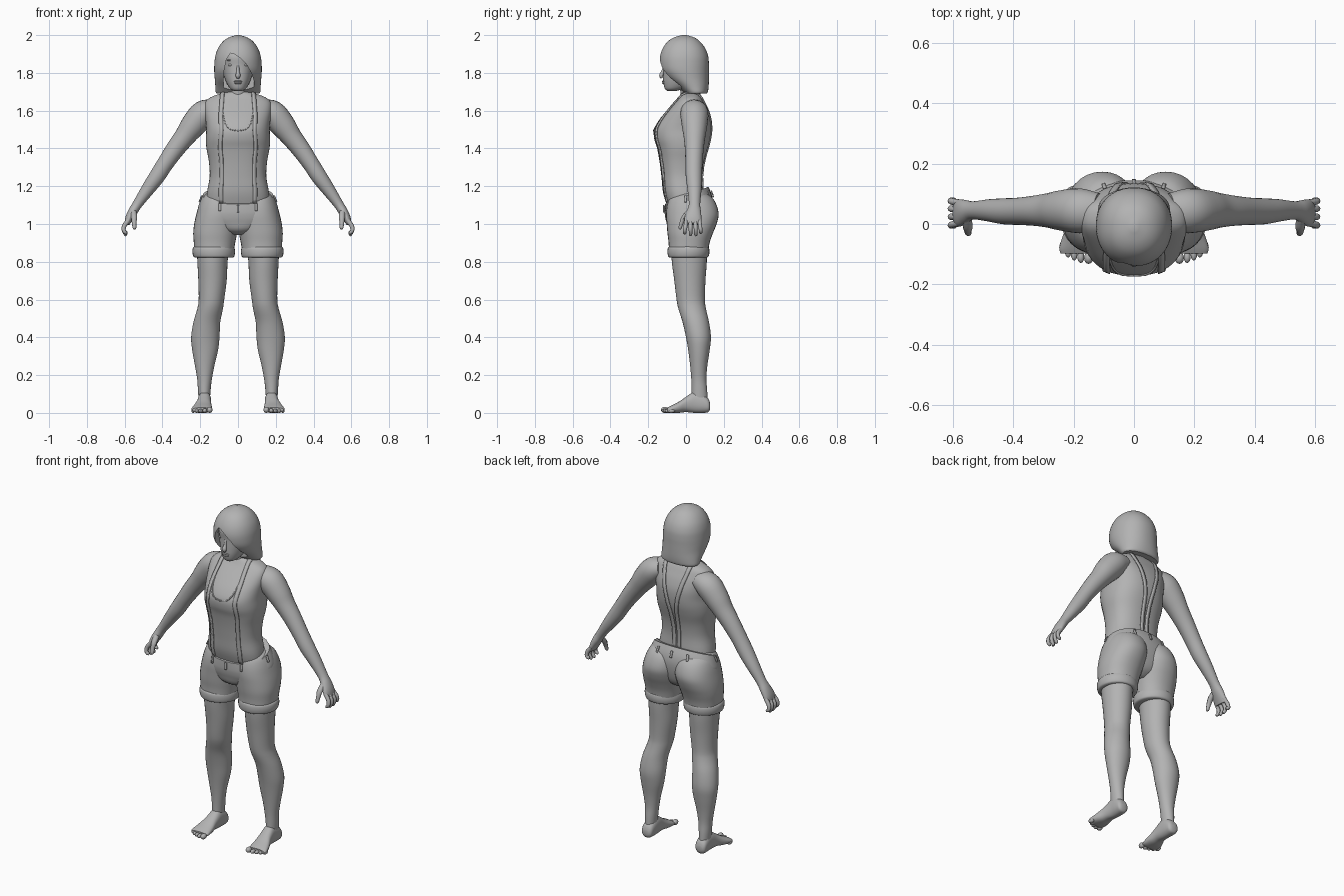
import bpy, bmesh, math
from mathutils import Vector
from mathutils.bvhtree import BVHTree

grey = bpy.data.materials.new("plain grey")
grey.diffuse_color = (0.45, 0.45, 0.45, 1)


def finish(ob, mirror=False, angle=40):
    ob.data.materials.append(grey)
    bpy.ops.object.select_all(action='DESELECT')
    ob.select_set(True)
    bpy.context.view_layer.objects.active = ob
    bpy.ops.object.shade_smooth_by_angle(angle=math.radians(angle))
    if mirror:
        ob.modifiers.new("mirror", 'MIRROR').use_mirror_merge = False
    return ob


def smooth(rows, n):
    """Catmull-Rom interpolation of rows of numbers."""
    out = []
    for i in range(len(rows) - 1):
        p1, p2 = rows[i], rows[i + 1]
        p0, p3 = rows[max(i - 1, 0)], rows[min(i + 2, len(rows) - 1)]
        for k in range(n):
            t = k / n
            out.append([0.5 * (2*b + (c - a)*t + (2*a - 5*b + 4*c - d)*t*t + (3*b - a - 3*c + d)*t**3)
                        for a, b, c, d in zip(p0, p1, p2, p3)])
    return out + [list(rows[-1])]


def skin(name, rings, cap=True, loop=True):
    bm = bmesh.new()
    vs = [[bm.verts.new(p) for p in r] for r in rings]
    m = len(vs[0])
    for r, s in zip(vs, vs[1:]):
        for j in range(m if loop else m - 1):
            k = (j + 1) % m
            bm.faces.new((r[j], r[k], s[k], s[j]))
    if cap:
        bm.faces.new(vs[0])
        bm.faces.new(vs[-1])
    bmesh.ops.recalc_face_normals(bm, faces=bm.faces)
    me = bpy.data.meshes.new(name)
    bm.to_mesh(me)
    bm.free()
    ob = bpy.data.objects.new(name, me)
    bpy.context.collection.objects.link(ob)
    return ob


def oval(p, m):
    for j in range(m):
        a = 2 * math.pi * j / m
        c, s = math.cos(a), math.sin(a)
        yield math.copysign(abs(c)**(2/p), c), math.copysign(abs(s)**(2/p), s)


def loft(name, rows, axis='z', p=2.0, m=32, n=4, tilt=None, mirror=False):
    """Rows are (level, a0, a1, b0, b1): oval bounds at each level."""
    rings = []
    for t, a0, a1, b0, b1 in smooth(rows, n):
        ring = []
        for c, s in oval(p, m):
            a, b = (a0 + a1)/2 + (a1 - a0)/2*c, (b0 + b1)/2 + (b1 - b0)/2*s
            ring.append(Vector((a, b, t + (tilt(t)*b if tilt else 0)) if axis == 'z' else (a, t, b)))
        rings.append(ring)
    return finish(skin(name, rings), mirror)


def centred(rows):
    return [(z, -r, r, y0, y1) for z, r, y0, y1 in rows]


def tube(name, rows, m=16, n=4, mirror=True):
    """Rows are (x, y, z, ru, rv): limb path with thickness across and along y."""
    pts = smooth(rows, n)
    rings = []
    for i, (x, y, z, ru, rv) in enumerate(pts):
        t = (Vector(pts[min(i + 1, len(pts) - 1)][:3]) - Vector(pts[max(i - 1, 0)][:3])).normalized()
        v = Vector((0, 1, 0)) if abs(t.y) < 0.8 else Vector((0, 0, 1))
        u = t.cross(v).normalized()
        v = u.cross(t)
        rings.append([Vector((x, y, z)) + u*ru*c + v*rv*s for c, s in oval(2, m)])
    return finish(skin(name, rings), mirror)


def ball(name, loc, size, mirror=False):
    bpy.ops.mesh.primitive_uv_sphere_add(segments=16, ring_count=10)
    ob = bpy.context.object
    ob.name = name
    for v in ob.data.vertices:
        v.co = Vector([v.co[i]*size[i] + loc[i] for i in range(3)])
    return finish(ob, mirror)


def band(name, body, path, half, lift=0.003, mirror=True, n=5):
    """Thin ribbon laid on the surface of another part."""
    tree = BVHTree.FromPolygons([v.co for v in body.data.vertices],
                                [list(f.vertices) for f in body.data.polygons])
    hits = [tree.find_nearest(Vector(p))[:2] for p in smooth(path, n)]
    rings = []
    for i, (co, nor) in enumerate(hits):
        t = hits[min(i + 1, len(hits) - 1)][0] - hits[max(i - 1, 0)][0]
        side = t.cross(nor).normalized() * half
        rings.append([co + nor*lift - side, co + nor*lift + side])
    ob = finish(skin(name, rings, cap=False, loop=False), mirror)
    sol = ob.modifiers.new("thickness", 'SOLIDIFY')
    sol.thickness, sol.offset = 0.006, 0


# Torso in a fitted top
torso = loft("fitted_top", centred([
    (1.07, .165, -.09, .08), (1.16, .165, -.12, .088), (1.25, .15, -.13, .085), (1.33, .154, -.14, .095),
    (1.40, .167, -.153, .115), (1.45, .17, -.168, .128), (1.50, .168, -.169, .134), (1.55, .172, -.143, .132),
    (1.60, .178, -.102, .118), (1.64, .175, -.066, .1), (1.665, .155, -.044, .088), (1.685, .11, -.03, .076),
    (1.70, .055, -.02, .065)]), p=2.4, m=48)
loft("neck", centred([(1.60, .06, -.03, .085), (1.66, .053, -.03, .08), (1.70, .049, -.03, .075),
                      (1.78, .05, -.04, .075)]))
bpy.ops.mesh.primitive_torus_add(location=(0, .02, 1.69), rotation=(.45, 0, 0), major_radius=.057,
                                 minor_radius=.005, major_segments=32, minor_segments=8)
bpy.context.object.name = "collar"
finish(bpy.context.object)
band("neckline_trim", torso, [(0, -.18, 1.495), (.04, -.18, 1.505), (.07, -.17, 1.54), (.085, -.12, 1.6)],
     .003, .001)

# Suspenders, meeting at the middle of the back
band("suspender", torso, [(.097, -.13, 1.10), (.1, -.15, 1.25), (.1, -.16, 1.4), (.098, -.18, 1.5),
                          (.095, -.12, 1.6), (.088, -.06, 1.67), (.085, .02, 1.72), (.075, .1, 1.65),
                          (.05, .15, 1.54), (.022, .15, 1.4), (.016, .12, 1.17)], .011)

# Shorts: hips, legs, rolled cuffs, belt loops
hips = loft("shorts_hips", centred([
    (.942, .04, -.05, .07), (.97, .12, -.09, .11), (1.02, .2, -.105, .135), (1.07, .213, -.112, .145),
    (1.11, .203, -.113, .138), (1.15, .186, -.112, .118)]), p=2.2, m=48,
    tilt=lambda z: .4 * max(0, (z - 1.0) / .15))
loft("shorts_leg", [
    (.84, .025, .23, -.09, .115), (.90, .015, .234, -.092, .125), (.95, .005, .237, -.098, .142),
    (1.0, -.004, .232, -.102, .162), (1.05, -.01, .221, -.105, .173), (1.10, -.01, .207, -.10, .162),
    (1.14, 0, .188, -.085, .138), (1.165, .03, .16, -.05, .1)], p=2.2, mirror=True)
loft("shorts_cuff", [
    (.822, .03, .226, -.084, .108), (.828, .02, .236, -.094, .119), (.85, .016, .241, -.098, .124),
    (.872, .018, .239, -.096, .122), (.882, .026, .23, -.088, .115)], mirror=True)
for x, y, z in [(.1, -.12, 1.11), (.1, .13, 1.18), (.19, .0, 1.15)]:
    band("belt_loop", hips, [(x, y, z), (x, y, z - .04)], .006, .005)
band("front_button_flap", hips, [(0, -.13, 1.1), (0, -.13, 1.06)], .006, .005, mirror=False)
band("back_belt_loop", hips, [(0, .14, 1.18), (0, .14, 1.14)], .006, .005, mirror=False)

# Legs, feet and toes
loft("leg", [
    (.05, .15, .207, .03, .115), (.12, .145, .212, .03, .112), (.18, .138, .216, .028, .108),
    (.25, .125, .228, .022, .113), (.33, .106, .242, .012, .125), (.40, .098, .248, .0, .132),
    (.48, .094, .236, -.018, .122), (.55, .08, .216, -.04, .106), (.60, .073, .208, -.05, .1),
    (.70, .06, .21, -.062, .103), (.80, .055, .215, -.075, .11), (.90, .045, .22, -.08, .11)], mirror=True)
loft("foot", [
    (.128, .16, .197, .02, .05), (.118, .146, .21, .004, .075), (.09, .142, .213, 0, .1),
    (.045, .142, .213, 0, .112), (0, .142, .22, .004, .085), (-.04, .138, .236, 0, .058),
    (-.08, .137, .247, 0, .038), (-.098, .142, .242, .004, .028)], axis='y', p=2.3, mirror=True)
for x, y, r in [(.15, -.112, .016), (.176, -.109, .012), (.198, -.101, .011),
                (.218, -.091, .011), (.237, -.078, .011)]:
    ball("toe", (x, y, r), (r * .95, .02, r), mirror=True)

# Arms, hands, fingers and thumbs
tube("arm", [
    (.12, .04, 1.61, .05, .062), (.18, .044, 1.585, .071, .074), (.235, .045, 1.525, .067, .068),
    (.28, .045, 1.465, .056, .058), (.33, .044, 1.40, .05, .05), (.385, .042, 1.32, .044, .045),
    (.43, .042, 1.25, .042, .043), (.48, .045, 1.18, .035, .037), (.532, .045, 1.105, .026, .03),
    (.557, .042, 1.065, .025, .038), (.576, .037, 1.03, .021, .045), (.588, .035, 1.0, .014, .044)], m=24)
for y, end, tip in [(.071, .078, .95), (.048, .052, .938), (.024, .024, .938), (.002, -.006, .947)]:
    tube("finger", [(.58, y, 1.02, .012, .011), (.602, (y + end)/2, .99, .012, .011),
                    (.605, end, .966, .0105, .01), (.594, end, tip + .006, .009, .009),
                    (.589, end, tip, .004, .004)], m=10)
tube("thumb", [(.553, .02, 1.065, .016, .016), (.55, -.01, 1.035, .016, .014), (.55, -.024, 1.005, .012, .011),
               (.548, -.031, .98, .01, .009), (.547, -.033, .972, .004, .004)], m=10)

# Head and face
loft("head", centred([
    (1.705, .022, -.1, -.05), (1.717, .042, -.112, -.01), (1.75, .062, -.12, .05), (1.79, .075, -.121, .08),
    (1.84, .083, -.12, .09), (1.89, .085, -.122, .09), (1.94, .07, -.09, .06)]), p=2.2)
tube("nose", [(0, -.113, 1.84, .007, .008), (0, -.121, 1.81, .008, .009), (0, -.131, 1.787, .013, .011),
              (0, -.126, 1.774, .009, .008)], mirror=False)
ball("eye", (.039, -.104, 1.842), (.015, .009, .007), mirror=True)
ball("eyebrow", (.041, -.106, 1.867), (.02, .009, .004), mirror=True)
ball("upper_lip", (0, -.118, 1.755), (.023, .009, .005))
ball("lower_lip", (0, -.117, 1.746), (.019, .01, .006))

# Bobbed hair with a swept fringe cut out over the face
hair = loft("hair", centred([
    (1.69, .112, -.005, .108), (1.70, .118, -.015, .116), (1.73, .12, -.05, .12), (1.77, .123, -.1, .121),
    (1.81, .126, -.13, .121), (1.85, .125, -.139, .121), (1.89, .12, -.137, .117), (1.93, .106, -.123, .102),
    (1.965, .081, -.098, .075), (1.987, .05, -.065, .045), (2.0, .01, -.022, .002)]), p=2.15, m=64)
opening = [(-.04, 1.905), (-.062, 1.87), (-.074, 1.81), (-.08, 1.66), (.085, 1.66), (.085, 1.755),
           (.073, 1.795), (.045, 1.845), (.01, 1.88), (-.02, 1.9)]
cutter = skin("fringe_cutter", [[Vector((x, y, z)) for x, z in opening] for y in (-.3, -.025)])
cutter.hide_render = True
cut = hair.modifiers.new("fringe", 'BOOLEAN')
cut.operation, cut.object, cut.solver = 'DIFFERENCE', cutter, 'EXACT'
bpy.context.view_layer.objects.active = hair
bpy.ops.object.modifier_apply(modifier=cut.name)
bpy.data.objects.remove(cutter)
hair.select_set(True)
bpy.ops.object.shade_smooth_by_angle(angle=math.radians(40))
